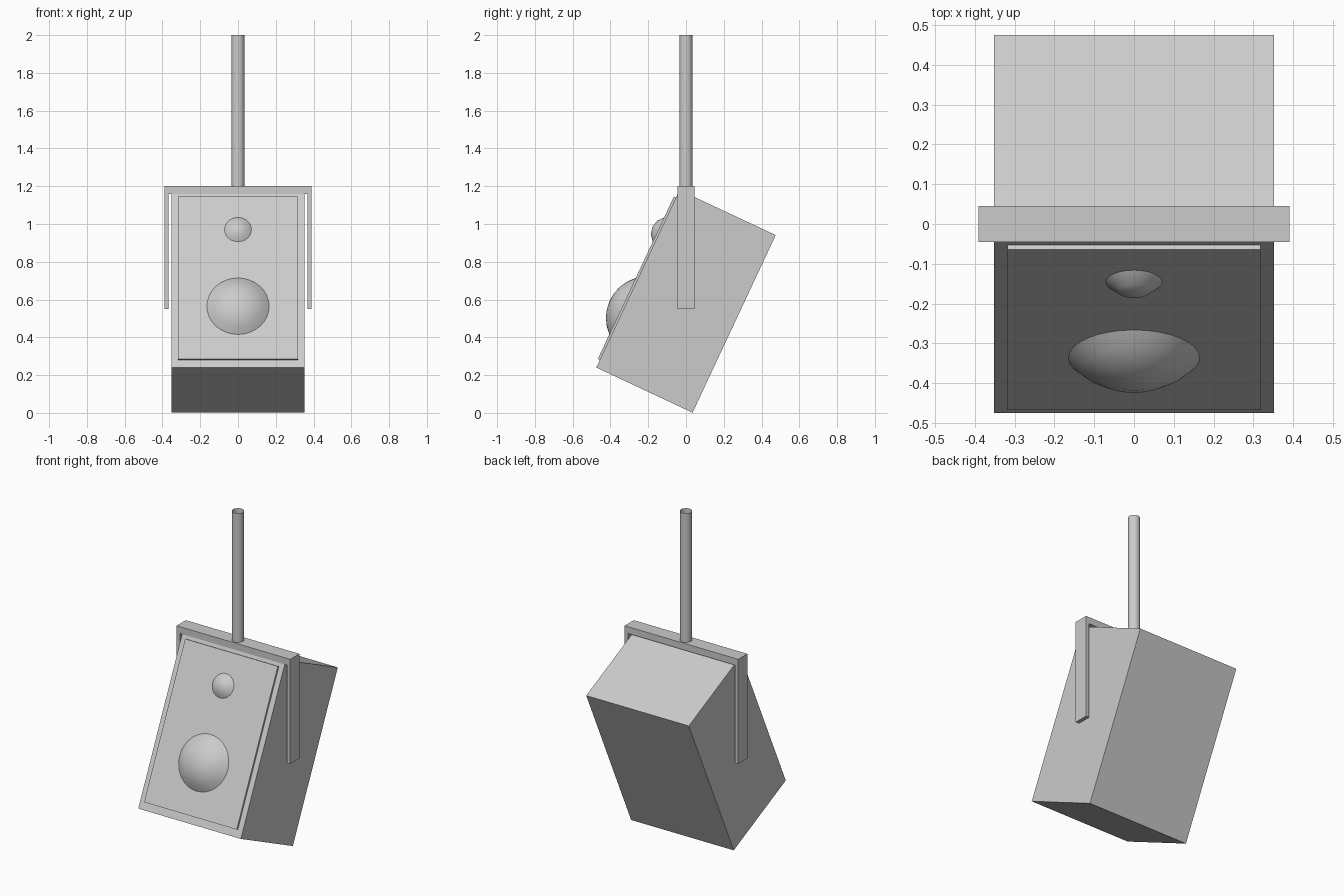
import bpy, bmesh
from math import radians, sin, cos, asin
from mathutils import Matrix

cube = bpy.data.objects.get("Cube")
if cube:
    bpy.data.objects.remove(cube, do_unlink=True)

grey = bpy.data.materials.new("light_grey")
grey.use_nodes = True
colour = (0.6, 0.6, 0.6, 1)
grey.diffuse_color = colour
grey.node_tree.nodes["Principled BSDF"].inputs["Base Color"].default_value = colour

# Tilted frame: origin at the lower front edge of the cabinet
TILT = Matrix.Translation((0, -0.475, 0.24)) @ Matrix.Rotation(radians(-25.1), 4, "X")


def finish(name, bm, matrix=Matrix(), smooth=False):
    mesh = bpy.data.meshes.new(name)
    bm.to_mesh(mesh)
    bm.free()
    mesh.materials.append(grey)
    obj = bpy.data.objects.new(name, mesh)
    bpy.context.collection.objects.link(obj)
    obj.matrix_world = matrix
    for poly in mesh.polygons:
        poly.use_smooth = smooth
    return obj


def box(name, half_width, y0, y1, z0, z1):
    bm = bmesh.new()
    bmesh.ops.create_cube(bm, size=1)
    bmesh.ops.scale(bm, vec=(2 * half_width, y1 - y0, z1 - z0), verts=bm.verts)
    bmesh.ops.translate(bm, vec=(0, (y0 + y1) / 2, (z0 + z1) / 2), verts=bm.verts)
    return finish(name, bm, TILT)


def dome(name, radius, height, z, rings, segments=32):
    """Spherical cap bulging forward from the front panel."""
    ball = (radius ** 2 + height ** 2) / (2 * height)
    sweep = asin(radius / ball)
    bm = bmesh.new()
    profile = []
    for i in range(rings + 1):
        a = sweep * i / rings
        profile.append(bm.verts.new((ball * sin(a), -PANEL - height + ball * (1 - cos(a)), z)))
    edges = [bm.edges.new(pair) for pair in zip(profile, profile[1:])]
    bmesh.ops.spin(bm, geom=profile + edges, cent=(0, 0, z), axis=(0, 1, 0),
                   angle=radians(360), steps=segments)
    bmesh.ops.remove_doubles(bm, verts=bm.verts, dist=0.0005)
    bmesh.ops.recalc_face_normals(bm, faces=bm.faces)
    # The cap is open, so make sure it faces forward
    if sum(f.normal.y for f in bm.faces) > 0:
        bmesh.ops.reverse_faces(bm, faces=bm.faces)
    return finish(name, bm, TILT, smooth=True)


# Cabinet, front panel and the two drivers
PANEL = 0.012
box("cabinet", 0.352, 0, 0.563, 0, 1.038)
box("front_panel", 0.318, -PANEL, 0, 0.045, 0.994)
dome("large_driver", 0.165, 0.074, 0.353, 4)
dome("small_driver", 0.071, 0.035, 0.801, 2)

# U-shaped hanging bracket
right = [(0.39, 1.2), (0.39, 0.55), (0.367, 0.55), (0.367, 1.158)]
outline = right + [(-x, z) for x, z in reversed(right)]
bm = bmesh.new()
face = bm.faces.new([bm.verts.new((x, -0.045, z)) for x, z in outline])
side = bmesh.ops.extrude_face_region(bm, geom=[face], use_keep_orig=True)
moved = [v for v in side["geom"] if isinstance(v, bmesh.types.BMVert)]
bmesh.ops.translate(bm, vec=(0, 0.09, 0), verts=moved)
bmesh.ops.recalc_face_normals(bm, faces=bm.faces)
finish("bracket", bm)

# Open hanging tube
bm = bmesh.new()
bmesh.ops.create_cone(bm, cap_ends=False, segments=32, radius1=0.035, radius2=0.035, depth=0.8)
finish("hanging_tube", bm, Matrix.Translation((0, 0, 1.6)), smooth=True)
